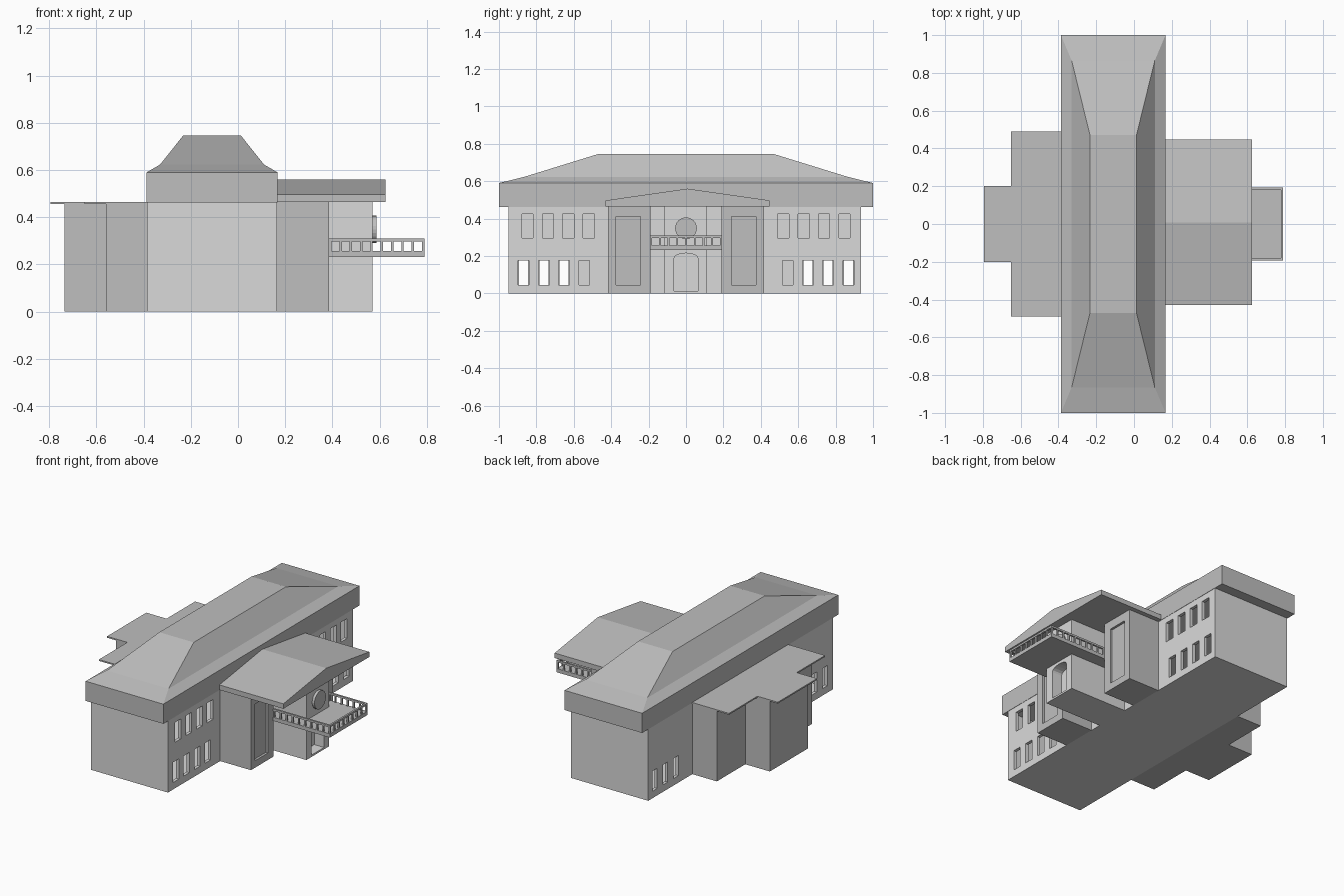
import bpy, bmesh, math
from mathutils import Vector

if "Cube" in bpy.data.objects:
    bpy.data.objects.remove(bpy.data.objects["Cube"])


def material(name, v):
    m = bpy.data.materials.new(name)
    m.diffuse_color = (v, v, v, 1)
    m.use_nodes = True
    m.node_tree.nodes["Principled BSDF"].inputs["Base Color"].default_value = m.diffuse_color
    return m


LIGHT = material("light_grey_wall", 0.70)
DARK = material("mid_grey_trim", 0.52)


def finish(name, bm, mat):
    bmesh.ops.recalc_face_normals(bm, faces=bm.faces)
    me = bpy.data.meshes.new(name)
    bm.to_mesh(me)
    bm.free()
    ob = bpy.data.objects.new(name, me)
    bpy.context.collection.objects.link(ob)
    if mat:
        me.materials.append(mat)
    return ob


def loft(bm, rings):
    """Skin a list of equal-length point rings and cap both ends."""
    vs = [[bm.verts.new(p) for p in r] for r in rings]
    n = len(vs[0])
    for a, b in zip(vs, vs[1:]):
        for i in range(n):
            j = (i + 1) % n
            bm.faces.new((a[i], a[j], b[j], b[i]))
    bm.faces.new(vs[0])
    bm.faces.new(vs[-1])


def rect(x0, x1, y0, y1, z):
    return [(x0, y0, z), (x1, y0, z), (x1, y1, z), (x0, y1, z)]


def boxes(name, items, mat):
    bm = bmesh.new()
    for x0, x1, y0, y1, z0, z1 in items:
        loft(bm, [rect(x0, x1, y0, y1, z0), rect(x0, x1, y0, y1, z1)])
    return finish(name, bm, mat)


def prism(name, yz, x0, x1, mat):
    bm = bmesh.new()
    loft(bm, [[(x, y, z) for y, z in yz] for x in (x0, x1)])
    return finish(name, bm, mat)


def cut(ob, cutter):
    mod = ob.modifiers.new("cut", 'BOOLEAN')
    mod.operation = 'DIFFERENCE'
    mod.solver = 'EXACT'
    mod.object = cutter
    dg = bpy.context.evaluated_depsgraph_get()
    me = bpy.data.meshes.new_from_object(ob.evaluated_get(dg))
    ob.modifiers.clear()
    ob.data = me
    bpy.data.objects.remove(cutter)


# Main hall: hollow shell with window openings
hall = boxes("main_hall", [(-0.385, 0.165, -0.95, 0.935, 0, 0.465)], LIGHT)
cut(hall, boxes("hall_void", [(-0.365, 0.145, -0.93, 0.915, 0.012, 0.45)], None))
openings = []
for s in (-1, 1):
    for i in range(4):
        up, low = s * (0.52 + 0.109 * i), s * (0.544 + 0.108 * i)
        openings.append((0.13, 0.2, up - 0.03, up + 0.03, 0.297, 0.425))
        openings.append((0.13, 0.2, low - 0.029, low + 0.029, 0.045, 0.175))
        if i > 0:  # rear windows clear of the back block
            openings.append((-0.42, -0.35, low - 0.024, low + 0.024, 0.045, 0.175))
cut(hall, boxes("window_cutters", openings, None))

# Main roof: fascia band, flared skirt, hip slopes, flat top
bm = bmesh.new()
loft(bm, [rect(-0.387, 0.167, -1, 1, 0.463), rect(-0.387, 0.167, -1, 1, 0.59),
          rect(-0.33, 0.11, -0.865, 0.865, 0.623), rect(-0.233, 0.013, -0.47, 0.47, 0.745)])
finish("main_roof", bm, DARK)

# Rear blocks and their thin flat roofs
boxes("rear_middle_block", [(-0.56, -0.38, -0.485, 0.485, 0, 0.457)], DARK)
boxes("rear_end_block", [(-0.735, -0.555, -0.195, 0.195, 0, 0.457)], DARK)
boxes("rear_flat_roof", [(-0.65, -0.383, -0.49, 0.49, 0.456, 0.465),
                         (-0.795, -0.65, -0.2, 0.2, 0.456, 0.465)], DARK)

# Entrance wings with recessed panels
for side, s in (("left", -1), ("right", 1)):
    y0, y1 = sorted((s * 0.19, s * 0.418))
    wing = boxes(side + "_wing", [(0.16, 0.385, y0, y1, 0, 0.466)], DARK)
    p0, p1 = sorted((s * 0.243, s * 0.374))
    cut(wing, boxes("panel_cutter", [(0.37, 0.45, p0, p1, 0.045, 0.41)], None))

# Central entrance block with arched doorway
porch = boxes("entrance_block", [(0.16, 0.57, -0.117, 0.112, 0, 0.466)], LIGHT)
arch = [(-0.064, 0.012), (0.064, 0.012)]
for i in range(9):
    t = math.pi * i / 8
    arch.append((0.064 * math.cos(t), 0.188 + 0.027 * math.sin(t)))
cut(porch, prism("door_cutter", arch, 0.5, 0.65, None))

# Round plaque above the balcony
disc = [(0.058 * math.cos(math.tau * i / 24), 0.348 + 0.058 * math.sin(math.tau * i / 24))
        for i in range(24)]
prism("round_plaque", disc, 0.56, 0.587, DARK)

# Balcony slab, top rail and balusters
boxes("balcony_slab", [(0.165, 0.79, -0.192, 0.192, 0.232, 0.256)], DARK)
boxes("balcony_rail", [(0.385, 0.79, -0.192, -0.18, 0.297, 0.309),
                       (0.385, 0.79, 0.18, 0.192, 0.297, 0.309),
                       (0.778, 0.79, -0.18, 0.18, 0.297, 0.309)], DARK)
posts = []
for i in range(10):
    x = 0.391 + i * 0.0437
    for y in (-0.186, 0.186):
        posts.append((x - 0.005, x + 0.005, y - 0.005, y + 0.005, 0.254, 0.299))
for i in range(1, 8):
    y = -0.186 + i * 0.0465
    posts.append((0.779, 0.789, y - 0.005, y + 0.005, 0.254, 0.299))
boxes("balcony_balusters", posts, DARK)

# Low gabled portico roof
prism("portico_roof", [(-0.43, 0.465), (0.447, 0.465), (0.447, 0.497), (0.008, 0.56), (-0.43, 0.497)],
      0.168, 0.625, DARK)
